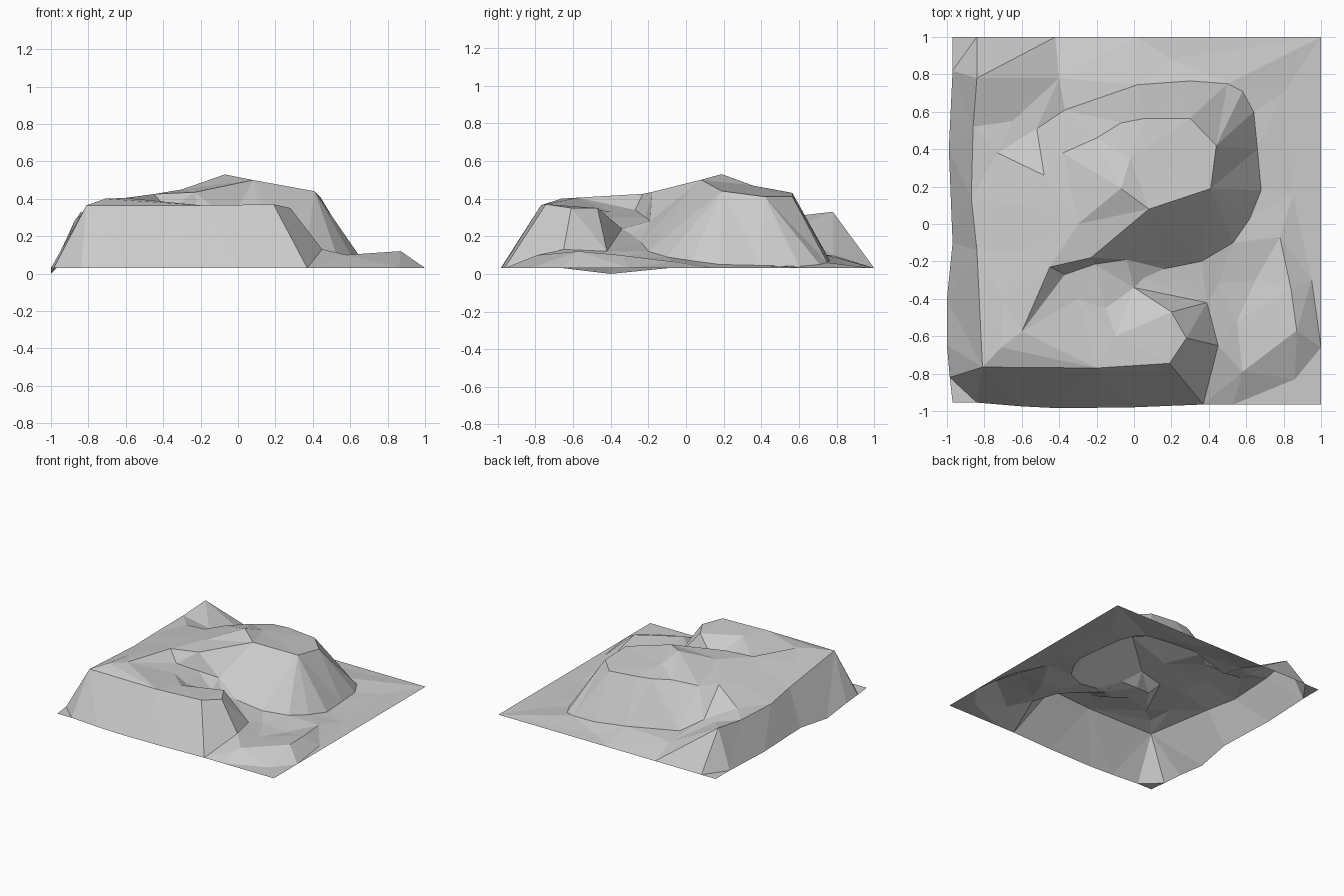
import bpy
from mathutils import Vector
from mathutils.geometry import delaunay_2d_cdt

BASE = 0.03
points, edges = [], []


def line(pts, closed=False):
    """Add a chain of terrain points, kept as crease edges."""
    start = len(points)
    points.extend(pts)
    last = len(points)
    edges.extend((i, i + 1) for i in range(start, last - 1))
    if closed:
        edges.append((last - 1, start))


def flat(pts, z=BASE):
    return [(x, y, z) for x, y in pts]


# outer border of the sheet, with one small dip on the left
front = flat([(-.97, -.955), (-.84, -.955), (-.6, -.975), (-.4, -.985), (0, -.98), (.37, -.965), (.53, -.965)])
right_back = flat([(1, -.965), (1, -.66), (1, 1), (.02, 1), (-.42, 1), (-.84, 1), (-.97, 1)])
left = flat([(-.97, .82), (-.99, .4), (-.97, -.1)]) + [(-1, -.4, 0)] + flat([(-1, -.65), (-.985, -.82)])
line(front + right_back + left, closed=True)

# crest along the left side, running on around the front mesa to the gully
line([(-.84, .78, .33), (-.86, .52, .3), (-.87, .14, .29), (-.84, -.14, .31),
      (-.81, -.765, .365), (-.2, -.77, .365), (.19, -.745, .37), (.28, -.61, .35),
      (.2, -.47, .35), (0, -.34, .24), (.39, -.42, .12)])

# upper rim of the mountain
line([(-.71, -.66, .40), (-.6, -.575, .405), (-.45, -.23, .425), (-.23, -.18, .435),
      (.08, .08, .50), (.41, .19, .44), (.44, .42, .41), (.3, .565, .41),
      (.06, .565, .43), (-.07, .54, .435), (-.2, .46, .43)])

# foot of the mountain, rising into the gully at one end
line([(-.6, -.575, .405), (-.37, -.27, .34), (-.21, -.215, .30), (-.04, -.19, .28),
      (.16, -.24, .17), (.36, -.2, .12), (.53, -.1, .09), (.62, .03, .07),
      (.68, .18, .05), (.66, .4, .045), (.64, .6, .04), (.58, .71, .05),
      (.5, .75, .06), (.3, .765, .07), (.02, .745, .10), (-.37, .61, .115), (-.52, .51, .21)])

# low bank on the right
line([(.58, -.79, .10), (.87, -.57, .12), (.84, -.35, .10), (.78, -.07, .065)])

# spur on the left shoulder and the fall line of the back corner
line([(-.73, .38, .31), (-.48, .26, .39)])
line([(-.84, .78, .33), (-.42, 1, BASE)])
line([(-.84, .78, .33), (-.84, 1, BASE)])

# loose points: summit, plateau, gully, basin and plain
points += [(-.07, .19, .53), (-.02, .35, .47), (-.3, 0, .45), (-.38, .38, .40),
           (-.6, .1, .37), (-.6, -.15, .38), (-.7, -.4, .375), (-.65, .55, .24),
           (-.15, -.45, .30), (-.3, -.4, .33), (-.1, -.6, .36), (.05, -.29, .21),
           (.45, -.32, .09), (.65, -.3, .06), (.55, -.52, .08), (.45, -.65, .13),
           (.86, -.83, BASE), (.95, -.3, BASE), (.85, .15, BASE), (.8, .7, BASE),
           (.2, .88, .04), (-.4, .78, .10)]

# triangulate in plan, then lift each point to its height
plan = [Vector((x, y)) for x, y, z in points]
verts, _, faces, origin, _, _ = delaunay_2d_cdt(plan, edges, [], 1, 1e-4)


def height(i):
    if origin[i]:
        return points[origin[i][0]][2]
    return min(points, key=lambda p: (verts[i] - Vector(p[:2])).length)[2]


mesh = bpy.data.meshes.new("terrain")
mesh.from_pydata([(v.x, v.y, height(i)) for i, v in enumerate(verts)], [], faces)
mesh.update()
terrain = bpy.data.objects.new("terrain", mesh)
bpy.context.collection.objects.link(terrain)
